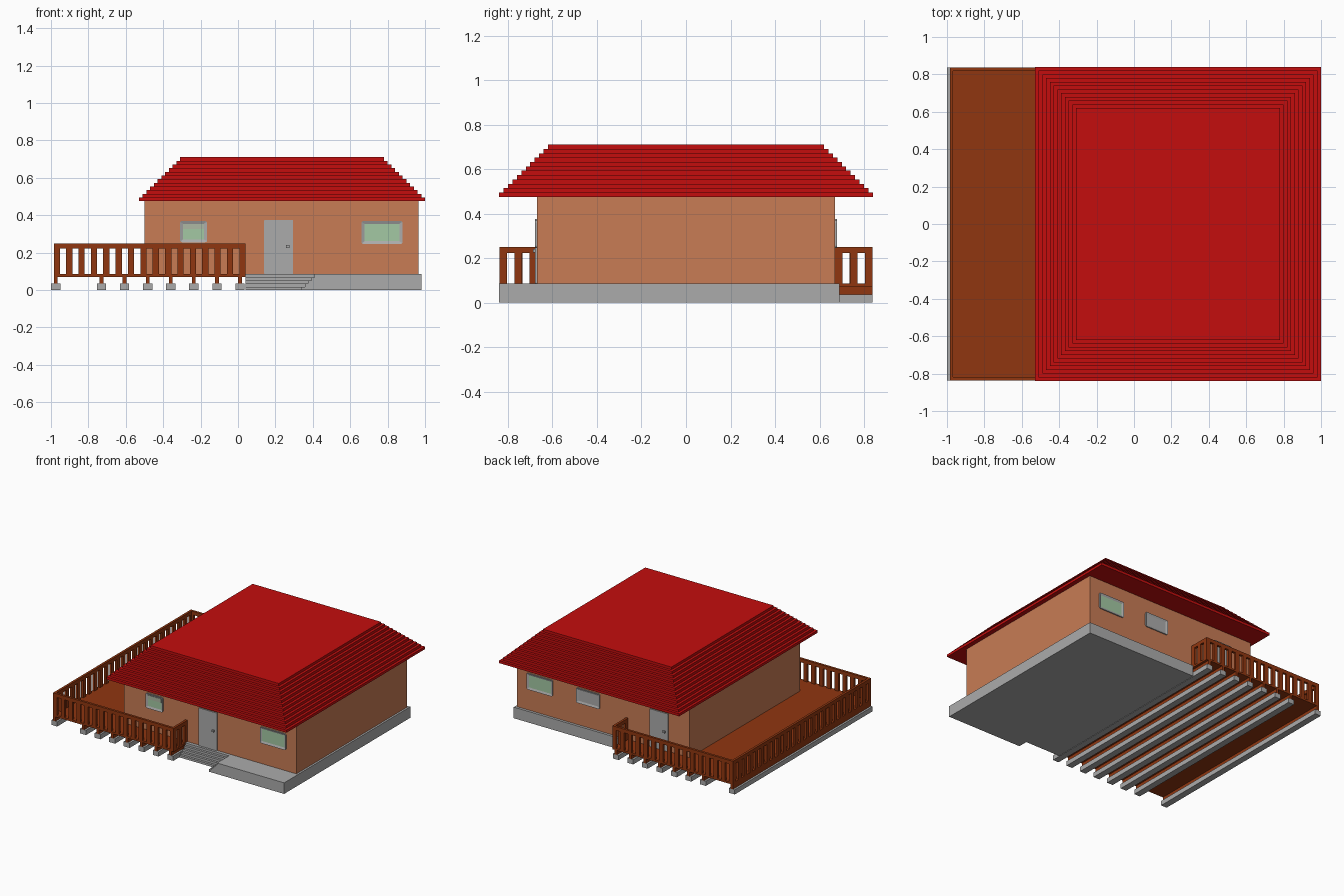
import bpy, bmesh
from mathutils import Vector

cube = bpy.data.objects.get("Cube")
if cube:
    bpy.data.objects.remove(cube)


def material(name, r, g, b):
    m = bpy.data.materials.new(name)
    m.use_nodes = True
    m.diffuse_color = (r, g, b, 1)
    m.node_tree.nodes["Principled BSDF"].inputs["Base Color"].default_value = (r, g, b, 1)
    return m


RED = material("roof red", 0.55, 0.004, 0.004)
WALL = material("wall terracotta", 0.58, 0.2, 0.09)
WOOD = material("deck wood", 0.28, 0.037, 0.005)
GREY = material("concrete grey", 0.41, 0.41, 0.41)
GLASS = material("window green", 0.37, 0.58, 0.37)
PALE = material("window blind", 0.42, 0.48, 0.37)


def finish(name, bm, *mats):
    bmesh.ops.recalc_face_normals(bm, faces=bm.faces)
    me = bpy.data.meshes.new(name)
    bm.to_mesh(me)
    bm.free()
    for m in mats:
        me.materials.append(m)
    ob = bpy.data.objects.new(name, me)
    bpy.context.collection.objects.link(ob)
    return ob


def add_box(bm, x0, x1, y0, y1, z0, z1):
    verts = bmesh.ops.create_cube(bm, size=1)["verts"]
    for v in verts:
        v.co = Vector((x1 if v.co.x > 0 else x0,
                       y1 if v.co.y > 0 else y0,
                       z1 if v.co.z > 0 else z0))


def box(name, mat, *dims):
    bm = bmesh.new()
    add_box(bm, *dims)
    return finish(name, bm, mat)


# Main levels and extents
FLOOR, EAVES, TOP = 0.085, 0.475, 0.71
DECK_L, DECK_R, DECK_Y = -0.985, 0.04, 0.837
WALL_Y = 0.67

# Foundation slab in layers, with a stepped notch for the entrance stairs
STEPS = 5
bm = bmesh.new()
for i in range(STEPS):
    nx, ny = 0.34 + 0.0175 * i, -0.765 + 0.0175 * i
    outline = [(DECK_R, ny), (nx, ny), (nx, -0.84), (0.98, -0.84), (0.98, 0.69), (DECK_R, 0.69)]
    z = FLOOR * i / STEPS
    face = bm.faces.new([bm.verts.new((x, y, z)) for x, y in outline])
    ext = bmesh.ops.extrude_face_region(bm, geom=[face])["geom"]
    bmesh.ops.translate(bm, vec=(0, 0, FLOOR / STEPS),
                        verts=[g for g in ext if isinstance(g, bmesh.types.BMVert)])
finish("foundation_with_steps", bm, GREY)

# House walls
box("house_walls", WALL, -0.5, 0.965, -WALL_Y, WALL_Y, FLOOR, EAVES)

# Stepped hip roof
LAYERS = 12
rise = (TOP - EAVES) / LAYERS
bm = bmesh.new()
for i in range(LAYERS):
    d = 0.02 * i
    add_box(bm, -0.53 + d, 1.0 - d, -0.84 + d, 0.84 - d, EAVES + rise * i, EAVES + rise * (i + 1))
finish("stepped_roof", bm, RED)

# Deck floor on joists and long concrete footings
box("deck_floor", WOOD, DECK_L, DECK_R, -DECK_Y, DECK_Y, 0.07, FLOOR)
footings, joists = bmesh.new(), bmesh.new()
for x in [-0.975] + [-0.73 + 0.1235 * i for i in range(7)]:
    add_box(footings, x - 0.025, x + 0.025, -DECK_Y, DECK_Y, 0, 0.036)
    add_box(joists, x - 0.01, x + 0.01, -DECK_Y, DECK_Y, 0.036, 0.07)
finish("deck_footings", footings, GREY)
finish("deck_joists", joists, WOOD)


# Railings: flat balusters below a top rail
def railing(name, start, end, fixed, along_x, count):
    bm = bmesh.new()
    lo, hi = fixed - 0.009, fixed + 0.009

    def part(a, b, z0, z1):
        if along_x:
            add_box(bm, a, b, lo, hi, z0, z1)
        else:
            add_box(bm, lo, hi, a, b, z0, z1)

    part(start, end, 0.222, 0.25)
    width = 0.033
    for i in range(count):
        a = start + (end - start - width) * i / (count - 1)
        part(a, a + width, FLOOR, 0.222)
    finish(name, bm, WOOD)


edge = DECK_Y - 0.009
railing("left_long_railing", -DECK_Y, DECK_Y, DECK_L + 0.009, False, 25)
for side, word in ((-1, "front"), (1, "back")):
    railing(word + "_railing", DECK_L, DECK_R, side * edge, True, 16)
    a, b = sorted((side * WALL_Y, side * DECK_Y))
    railing(word + "_end_railing", a, b, DECK_R - 0.009, False, 3)


# Rounded panel on a wall, with an optional recessed pane
def panel(name, side, x0, x1, z0, z1, radius, pane=None):
    bm = bmesh.new()
    face_y = side * (WALL_Y + 0.008)
    ys = sorted((side * WALL_Y, face_y))
    add_box(bm, x0, x1, ys[0], ys[1], z0, z1)
    along = [e for e in bm.edges if abs(e.verts[0].co.y - e.verts[1].co.y) > 0.001]
    bmesh.ops.bevel(bm, geom=along, offset=radius, segments=3, profile=0.5, affect="EDGES")
    if pane:
        bm.normal_update()
        front = max(bm.faces, key=lambda f: f.calc_center_median().y * side)
        bmesh.ops.inset_region(bm, faces=[front], thickness=0.016)
        bmesh.ops.translate(bm, vec=(0, -side * 0.006, 0), verts=front.verts)
        front.material_index = 1
    return finish(name, bm, GREY, pane or GREY)


# Windows
panel("front_small_window", -1, -0.31, -0.165, 0.255, 0.37, 0.012, GLASS)
box("small_window_blind", PALE, -0.294, -0.181, -WALL_Y - 0.004, -WALL_Y - 0.001, 0.325, 0.354)
panel("front_large_window", -1, 0.66, 0.88, 0.245, 0.37, 0.012, GLASS)
panel("back_large_window", 1, 0.66, 0.88, 0.245, 0.37, 0.012, GLASS)
panel("back_grey_window", 1, 0.26, 0.46, 0.255, 0.37, 0.012, GREY)

# Doors with handles
for side, word, x in ((-1, "front", 0.14), (1, "back", -0.32)):
    panel(word + "_door", side, x, x + 0.155, FLOOR, 0.375, 0.004)
    hx = x + 0.126 if side < 0 else x + 0.029
    y0, y1 = sorted((side * (WALL_Y + 0.007), side * (WALL_Y + 0.018)))
    box(word + "_door_handle", GREY, hx - 0.009, hx + 0.009, y0, y1, 0.225, 0.24)
